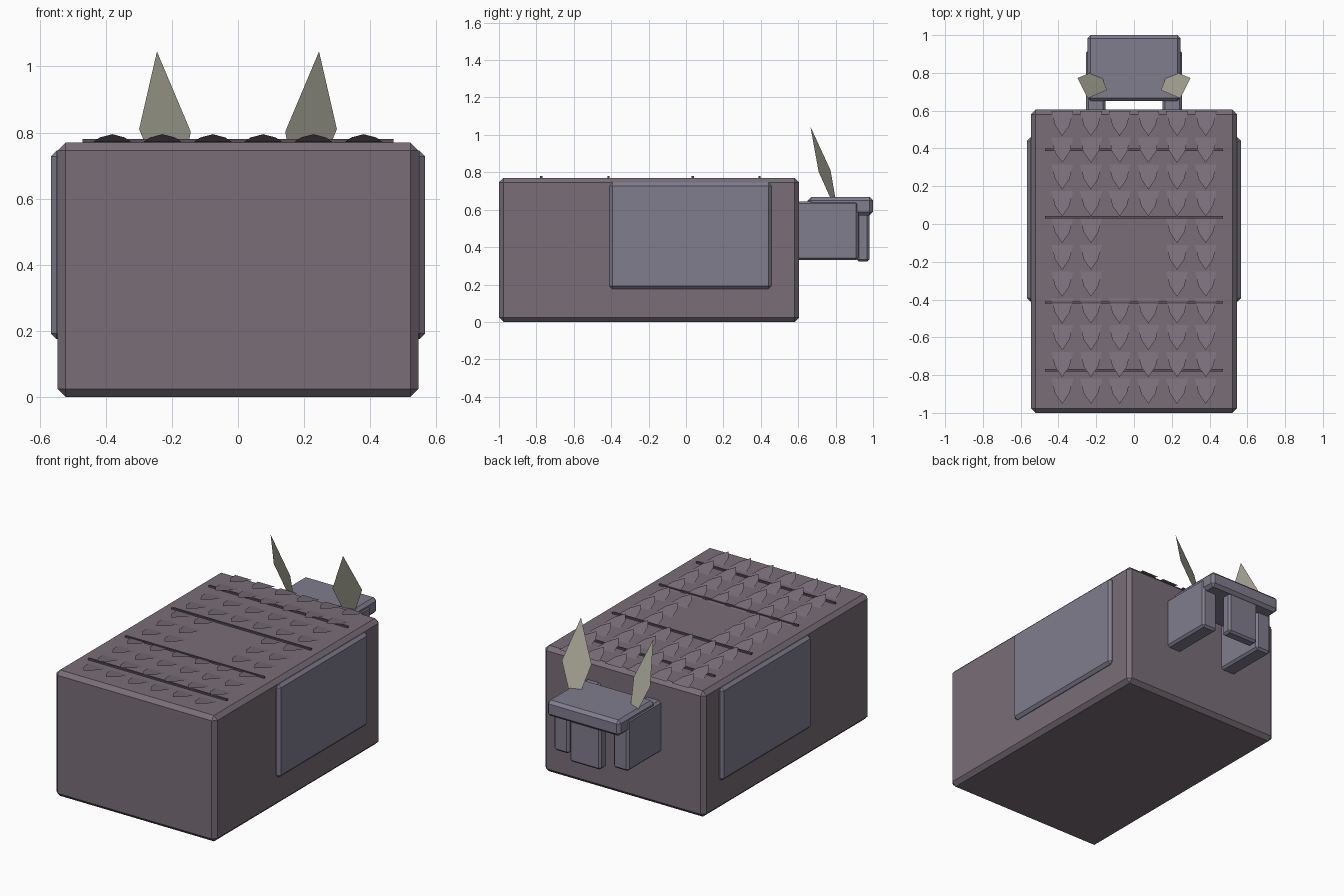
import bpy, bmesh
from mathutils import Vector

if "Cube" in bpy.data.objects:
    bpy.data.objects.remove(bpy.data.objects["Cube"])


def material(name, rgb):
    m = bpy.data.materials.new(name)
    m.diffuse_color = (*rgb, 1)
    m.use_nodes = True
    m.node_tree.nodes["Principled BSDF"].inputs["Base Color"].default_value = m.diffuse_color
    return m


HIDE = material("hide", (0.19, 0.155, 0.185))
PLATE = material("plate", (0.22, 0.205, 0.27))
HORN = material("horn", (0.42, 0.41, 0.33))
SCALE = material("scale", (0.2, 0.165, 0.2))
SEAM = material("seam", (0.1, 0.085, 0.1))


def add_mesh(name, bm, mat):
    me = bpy.data.meshes.new(name)
    bm.to_mesh(me)
    bm.free()
    me.materials.append(mat)
    ob = bpy.data.objects.new(name, me)
    bpy.context.collection.objects.link(ob)
    return ob


def box(name, xs, ys, zs, bevel, mat):
    """Box given by its limits on each axis, with a single flat chamfer."""
    bm = bmesh.new()
    bmesh.ops.create_cube(bm, size=1)
    for v in bm.verts:
        for i, (lo, hi) in enumerate((xs, ys, zs)):
            v.co[i] = hi if v.co[i] > 0 else lo
    ob = add_mesh(name, bm, mat)
    if bevel:
        mod = ob.modifiers.new("chamfer", "BEVEL")
        mod.width = bevel
        mod.segments = 1
    return ob


def mirror_x(ob):
    ob.modifiers.new("mirror", "MIRROR").use_axis = (True, False, False)


# Body and side panels
box("body", (-0.545, 0.545), (-1, 0.605), (0, 0.77), 0.024, HIDE)
mirror_x(box("side_panel", (0.5, 0.566), (-0.41, 0.457), (0.176, 0.745), 0.017, PLATE))

# Head: top plate, two cheek blocks and a face plate
box("head_top", (-0.247, 0.247), (0.65, 1.0), (0.57, 0.667), 0.018, PLATE)
mirror_x(box("cheek", (0.15, 0.253), (0.58, 0.922), (0.33, 0.645), 0.013, PLATE))
box("face_plate", (-0.105, 0.105), (0.912, 0.98), (0.322, 0.6), 0.012, PLATE)

# Thin leaf-shaped horns
bm = bmesh.new()
tip, out, inn, base_out, base_in = [bm.verts.new(p) for p in (
    (0.245, 0.665, 1.045), (0.299, 0.773, 0.81), (0.143, 0.709, 0.803),
    (0.235, 0.799, 0.66), (0.167, 0.773, 0.66))]
bm.faces.new((tip, inn, out))
bm.faces.new((out, inn, base_in, base_out))
mirror_x(add_mesh("horn", bm, HORN))

# Raised back scales, with a bare patch in the middle
LEAF = ((-0.058, 0.133, 0.771), (-0.038, 0.055, 0.785), (0, 0, 0.795),
        (0.038, 0.055, 0.785), (0.058, 0.133, 0.771))
bm = bmesh.new()
for row in range(11):
    for col in range(6):
        if row in (4, 5, 6) and col in (2, 3):
            continue
        offset = Vector(((col - 2.5) * 0.152, 0.466 - row * 0.1418, 0))
        bm.faces.new([bm.verts.new(Vector(p) + offset) for p in LEAF])
add_mesh("back_scales", bm, SCALE)

# Seams across the back
for y in (0.393, 0.036, -0.415, -0.774):
    box("back_seam", (-0.47, 0.47), (y - 0.006, y + 0.006), (0.76, 0.78), 0, SEAM)
